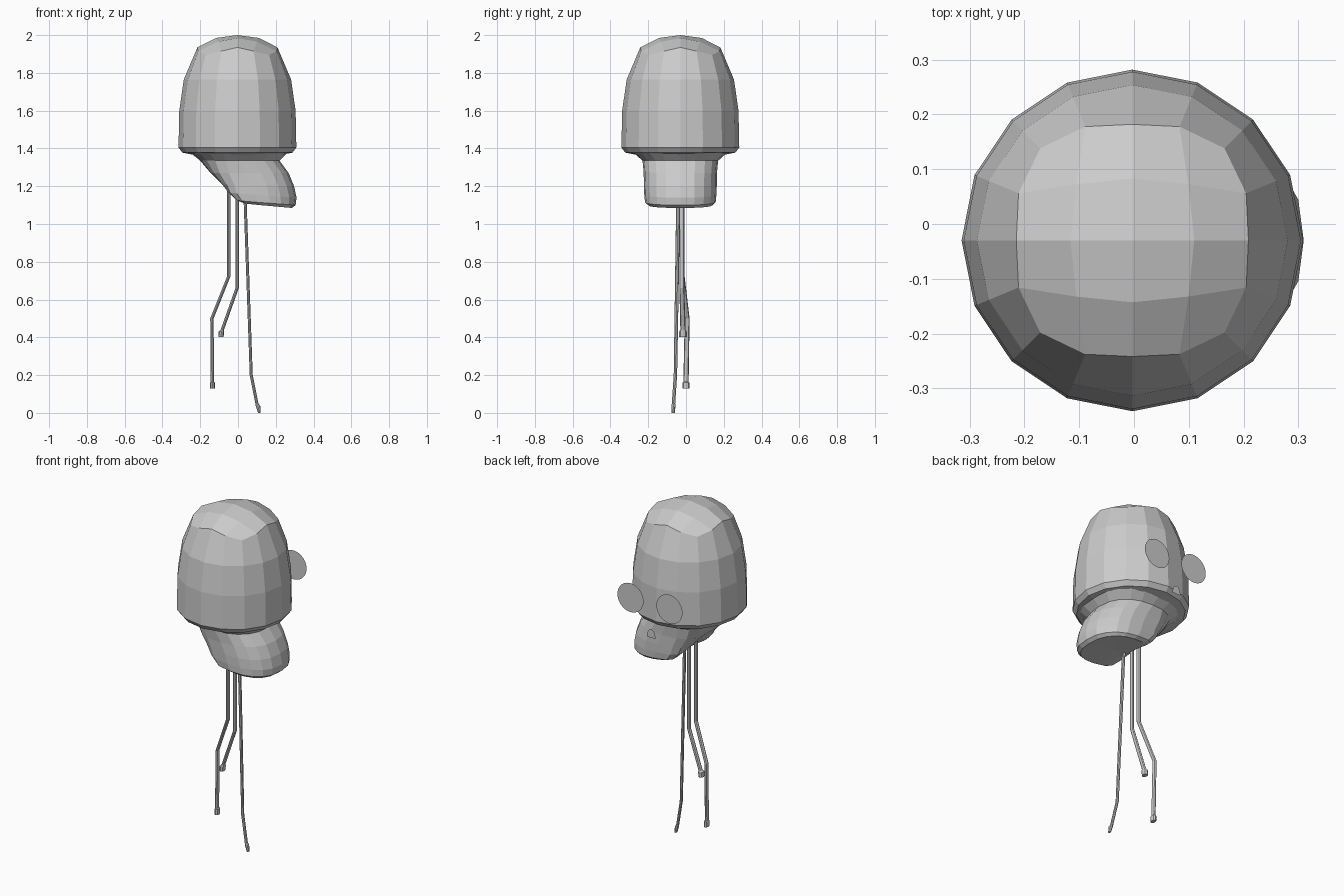
import bpy, bmesh
from math import pi, sin, cos, atan2, copysign

if "Cube" in bpy.data.objects:
    bpy.data.objects.remove(bpy.data.objects["Cube"])

CX, CY = -0.003, -0.03   # common axis of head and body


def finish(bm, name):
    bmesh.ops.recalc_face_normals(bm, faces=bm.faces)
    me = bpy.data.meshes.new(name)
    bm.to_mesh(me)
    bm.free()
    ob = bpy.data.objects.new(name, me)
    bpy.context.collection.objects.link(ob)
    return ob


def loft(bm, rings, cap_start=True, end_point=None):
    loops = [[bm.verts.new(p) for p in r] for r in rings]
    n = len(loops[0])
    for a, b in zip(loops, loops[1:]):
        for i in range(n):
            bm.faces.new((a[i], a[(i + 1) % n], b[(i + 1) % n], b[i]))
    if cap_start:
        bm.faces.new(loops[0])
    if end_point:
        tip = bm.verts.new(end_point)
        for i in range(n):
            bm.faces.new((loops[-1][i], loops[-1][(i + 1) % n], tip))
    else:
        bm.faces.new(loops[-1])


# Head: a gridded cube remapped to a 16-sided dome with a quad-patterned crown
bm = bmesh.new()
bmesh.ops.create_cube(bm, size=2)
bmesh.ops.subdivide_edges(bm, edges=bm.edges[:], cuts=3, use_grid_fill=True)
side = {2: (1.935, 0.212), 1: (1.765, 0.284), 0: (1.60, 0.308),
        -1: (1.405, 0.312), -2: (1.378, 0.292)}
for v in bm.verts:
    x, y, row = v.co.x, v.co.y, round(v.co.z * 2)
    k = max(abs(x), abs(y))
    ang = atan2(y, x)
    if k > 0:   # even angular spacing around the axis
        if abs(x) >= abs(y):
            ang = pi / 4 * y / x + (pi if x < 0 else 0)
        else:
            ang = pi / 2 - pi / 4 * x / y + (pi if y < 0 else 0)
    diag = abs(sin(2 * ang)) ** 2
    z, r = side[row]
    if row == 2:
        if k < 0.25:
            z, r = 2.0, 0
        elif k < 0.75:
            z, r = 1.985 - 0.02 * diag, 0.113 + 0.032 * diag
        else:
            z, r = z - 0.04 * diag, r + 0.026 * diag
    elif row == -2 and k < 0.75:
        z, r = 1.36, 0.2 * k * 2
    v.co = (CX + r * cos(ang), CY + r * sin(ang), z)
finish(bm, "head_dome")

# Body: lofted kidney-shaped rings leaning towards +x, hollowed on the -x side
# each row: z, x min, x max, half depth, hollow, tilt
rows = [(1.375, -0.25, 0.26, 0.245, 0.0, 0.0),
        (1.335, -0.20, 0.22, 0.200, 0.0, 0.0),
        (1.27, -0.175, 0.268, 0.194, 0.03, 0.0),
        (1.20, -0.15, 0.297, 0.193, 0.07, 0.01),
        (1.14, -0.14, 0.310, 0.191, 0.10, 0.03),
        (1.10, -0.10, 0.305, 0.187, 0.11, 0.03),
        (1.085, -0.05, 0.285, 0.170, 0.10, 0.03)]
rings = []
for z, x0, x1, hy, hollow, tilt in rows:
    ring = []
    for i in range(20):
        t = 2 * pi * i / 20
        c, s = cos(t), sin(t)
        p = 0.7 if (c < 0 and hollow) else 0.9
        cc, ss = copysign(abs(c) ** p, c), copysign(abs(s) ** 0.8, s)
        x = (x0 + x1) / 2 + (x1 - x0) / 2 * cc
        zz = z + tilt * (x1 - x) / (x1 - x0)
        if c < 0:
            x += hollow * (1 - ss * ss)
        ring.append((x, CY + hy * ss, zz))
    rings.append(ring)
bm = bmesh.new()
loft(bm, rings, end_point=(0.12, CY, 1.105))
finish(bm, "body")


# Strands: thin bent legs with a small thicker foot
def strand(name, path):
    bm = bmesh.new()
    loft(bm, [[(x + rx * cos(pi / 4 * i), y + ry * sin(pi / 4 * i), z)
               for i in range(8)] for x, y, z, rx, ry in path])
    finish(bm, name)


strand("leg_left", [(-0.05, -0.02, 1.2, .009, .013), (-0.05, -0.02, 0.72, .009, .013),
                    (-0.138, 0.006, 0.50, .009, .013), (-0.136, 0.0, 0.165, .009, .014),
                    (-0.135, 0.0, 0.16, .013, .019), (-0.135, 0.0, 0.128, .013, .019)])
strand("leg_middle", [(-0.005, -0.022, 1.2, .009, .013), (-0.005, -0.022, 0.66, .009, .013),
                      (-0.083, -0.016, 0.44, .009, .014), (-0.088, -0.016, 0.43, .014, .02),
                      (-0.09, -0.016, 0.403, .014, .02)])
strand("leg_right", [(0.035, -0.04, 1.2, .008, .011), (0.07, -0.056, 0.20, .008, .009),
                     (0.1, -0.066, 0.05, .008, .009), (0.106, -0.067, 0.035, .012, .011),
                     (0.113, -0.068, 0.0, .007, .009)])


# Face: flat plates floating behind the head, facing +y
def plate(name, pts):
    bm = bmesh.new()
    bm.faces.new([bm.verts.new((x, 0.34, z)) for x, z in pts])
    finish(bm, name)


for label, sx in (("left", -1), ("right", 1)):
    plate("eye_" + label, [(CX + sx * 0.127 + 0.085 * cos(2 * pi * i / 32),
                            1.535 + 0.085 * sin(2 * pi * i / 32)) for i in range(32)])
plate("mouth", [(CX - 0.008 + 0.028 * cos(pi * i / 12), 1.335 + 0.05 * sin(pi * i / 12))
                for i in range(13)])
